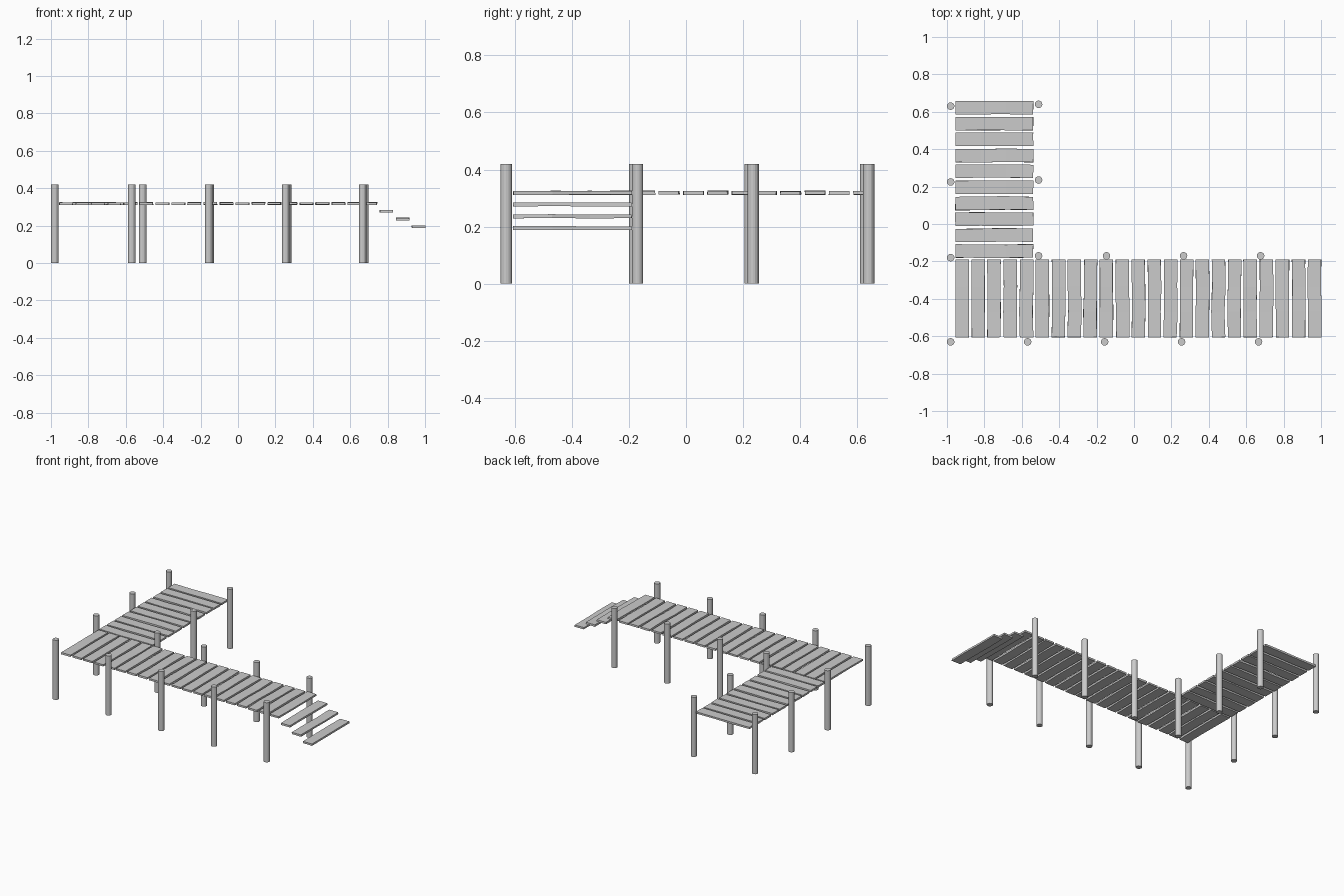
import bpy, bmesh, random
from mathutils import Vector

if "Cube" in bpy.data.objects:
    bpy.data.objects.remove(bpy.data.objects["Cube"])

random.seed(4)
LENGTH, WIDTH, THICK = 0.416, 0.072, 0.013


def finish(bm, name):
    bmesh.ops.recalc_face_normals(bm, faces=bm.faces)
    me = bpy.data.meshes.new(name)
    bm.to_mesh(me)
    bm.free()
    ob = bpy.data.objects.new(name, me)
    bpy.context.collection.objects.link(ob)
    return ob


def plank(name, centre, along_y):
    # rough-sawn board: rectangular sections lofted along its length
    bm = bmesh.new()
    rings = []
    for t in (-0.5, -0.17, 0.15, 0.5):
        ring = []
        wob = random.uniform(-0.002, 0.002)
        lift = random.uniform(-0.0012, 0.0012)
        for sw, sz in ((-1, -1), (1, -1), (1, 1), (-1, 1)):
            w = sw * (WIDTH / 2 + random.uniform(-0.002, 0.001)) + wob
            l = t * LENGTH + random.uniform(-0.001, 0.001)
            z = sz * THICK / 2 + lift
            off = Vector((w, l, z)) if along_y else Vector((l, w, z))
            ring.append(bm.verts.new(Vector(centre) + off))
        rings.append(ring)
    for a, b in zip(rings, rings[1:]):
        for i in range(4):
            j = (i + 1) % 4
            bm.faces.new((a[i], a[j], b[j], b[i]))
    bm.faces.new(rings[0])
    bm.faces.new(rings[-1])
    finish(bm, name)


def post(name, x, y):
    bm = bmesh.new()
    bmesh.ops.create_cone(bm, cap_ends=True, segments=16, radius1=0.02,
                          radius2=0.02, depth=0.42)
    bmesh.ops.translate(bm, verts=bm.verts, vec=(x, y, 0.21))
    finish(bm, name)


# main walkway, last three boards drop down as steps
for i in range(23):
    x = -0.918 + i * 0.0856
    drop = max(0, i - 19)
    name = f"step_{drop}" if drop else f"main_plank_{i + 1}"
    plank(name, (x, -0.398, 0.318 - drop * 0.041), True)

# side walkway
for i in range(10):
    plank(f"side_plank_{i + 1}", (-0.747, -0.145 + i * 0.0853, 0.318), False)

# posts along the front of the main walkway
for i in range(5):
    post(f"front_post_{i + 1}", -0.98 + i * 0.4115, -0.63)
# posts along the back of the main walkway
for i in range(3):
    post(f"back_post_{i + 1}", -0.147 + i * 0.412, -0.17)
# posts on both edges of the side walkway
for i in range(3):
    post(f"side_left_post_{i + 1}", -0.98, -0.18 + i * 0.405)
    post(f"side_right_post_{i + 1}", -0.51, -0.17 + i * 0.405)
